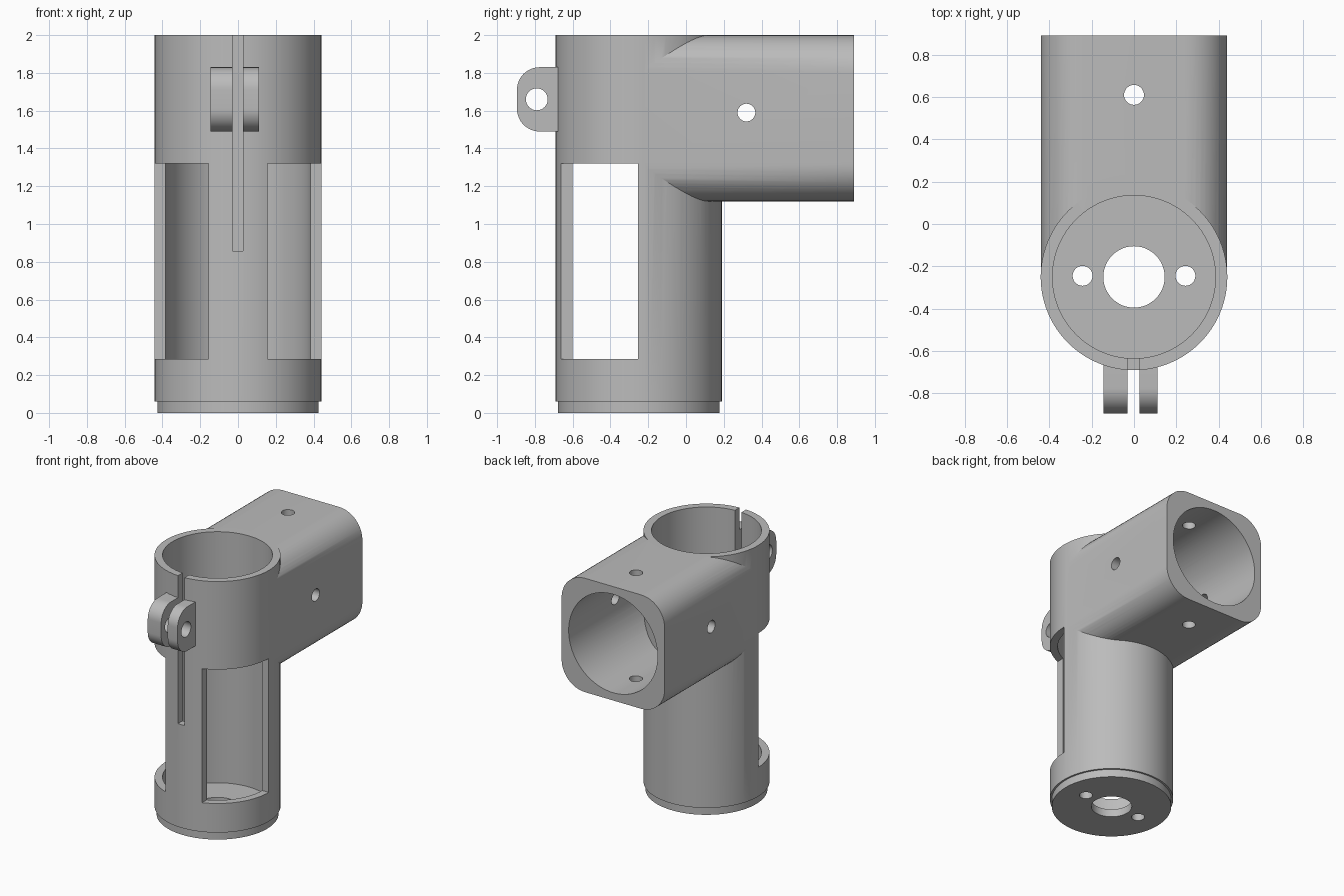
import bpy
import bmesh
from math import sin, cos, pi, radians
from mathutils import Matrix

if "Cube" in bpy.data.objects:
    bpy.data.objects.remove(bpy.data.objects["Cube"], do_unlink=True)

GREY = (0.5, 0.5, 0.5, 1)
mat = bpy.data.materials.new("plain grey")
mat.use_nodes = True
mat.diffuse_color = GREY
mat.node_tree.nodes["Principled BSDF"].inputs["Base Color"].default_value = GREY

AXIS_Y = -0.25    # sleeve axis
ARM_Z = 1.56      # arm axis
TURN = {"X": Matrix.Rotation(pi / 2, 4, "Y"),
        "Y": Matrix.Rotation(pi / 2, 4, "X"),
        "Z": Matrix.Identity(4)}


def make(name, bm):
    bmesh.ops.recalc_face_normals(bm, faces=bm.faces[:])
    mesh = bpy.data.meshes.new(name)
    bm.to_mesh(mesh)
    bm.free()
    mesh.materials.append(mat)
    obj = bpy.data.objects.new(name, mesh)
    bpy.context.collection.objects.link(obj)
    return obj


def rod(name, radius, length, centre, axis="Z", sides=96):
    bm = bmesh.new()
    bmesh.ops.create_cone(bm, cap_ends=True, segments=sides, radius1=radius,
                          radius2=radius, depth=length,
                          matrix=Matrix.Translation(centre) @ TURN[axis])
    return make(name, bm)


def box(name, low, high):
    bm = bmesh.new()
    bmesh.ops.create_cube(bm, size=1)
    for v in bm.verts:
        v.co = [a + (c + 0.5) * (b - a) for a, b, c in zip(low, high, v.co)]
    return make(name, bm)


def round_edges(obj, radius, test, steps=12):
    """Round the edges whose two ends pass the test."""
    bm = bmesh.new()
    bm.from_mesh(obj.data)
    edges = [e for e in bm.edges if test(e.verts[0].co, e.verts[1].co)]
    bmesh.ops.bevel(bm, geom=edges, offset=radius, segments=steps,
                    profile=0.5, affect="EDGES")
    bm.to_mesh(obj.data)
    bm.free()


def combine(obj, operation, *others):
    """Apply booleans one after another and discard the helpers."""
    for other in others:
        mod = obj.modifiers.new("bool", "BOOLEAN")
        mod.operation, mod.solver, mod.object = operation, "EXACT", other
        graph = bpy.context.evaluated_depsgraph_get()
        result = bpy.data.meshes.new_from_object(obj.evaluated_get(graph))
        obj.modifiers.clear()
        obj.data = result
        bpy.data.objects.remove(other, do_unlink=True)


# Sleeve joined to the rounded square arm
body = rod("clamp_body", 0.441, 1.94, (0, AXIS_Y, 1.03))
arm = box("arm", (-0.44, AXIS_Y, 1.12), (0.44, 0.89, 2))
round_edges(arm, 0.2, lambda a, b: abs(a.y - b.y) > 0.5)
combine(body, "UNION", arm)

# Arm bore, stopped by the outside of the sleeve
bore = rod("arm_bore", 0.38, 1.4, (0, 0.4, ARM_Z), "Y")
combine(bore, "DIFFERENCE", rod("bore_stop", 0.441, 3, (0, AXIS_Y, 1)))
combine(body, "DIFFERENCE", bore)

# Sleeve bore, side windows, clamp slot and arm screw holes
combine(body, "DIFFERENCE",
        rod("sleeve_bore", 0.385, 3, (0, AXIS_Y, 1)),
        box("window_right", (-0.6, -0.9, 0.285), (-0.157, -0.255, 1.32)),
        box("window_left", (0.157, -0.9, 0.285), (0.6, -0.255, 1.32)),
        box("slot", (-0.03, -0.9, 0.857), (0.026, -0.4, 2.2)),
        rod("side_hole", 0.047, 2, (0, 0.32, 1.59), "X", 32),
        rod("top_hole", 0.047, 2, (0, 0.61, ARM_Z), "Z", 32))

# End cap with a centre hole and two screw holes
cap = rod("end_cap", 0.427, 0.06, (0, AXIS_Y, 0.03))
combine(cap, "DIFFERENCE",
        rod("centre_hole", 0.145, 1, (0, AXIS_Y, 0), sides=48),
        *[rod("screw_hole", 0.047, 1, (s * 0.243, AXIS_Y + 0.005, 0), sides=32)
          for s in (-1, 1)])

# Clamp ears either side of the slot
ears = []
for name, x0, x1 in (("clamp_ear_right", -0.145, -0.03),
                     ("clamp_ear_left", 0.026, 0.11)):
    ear = box(name, (x0, -0.895, 1.49), (x1, -0.65, 1.83))
    round_edges(ear, 0.12, lambda a, b: a.y < -0.8 and b.y < -0.8
                and abs(a.z - b.z) < 0.01)
    combine(ear, "DIFFERENCE",
            rod("bolt_hole", 0.058, 1, (0, -0.79, 1.66), "X", 32))
    ears.append(ear)

for obj in [body, cap] + ears:
    bpy.ops.object.select_all(action="DESELECT")
    obj.select_set(True)
    bpy.context.view_layer.objects.active = obj
    bpy.ops.object.shade_smooth_by_angle(angle=radians(30))
